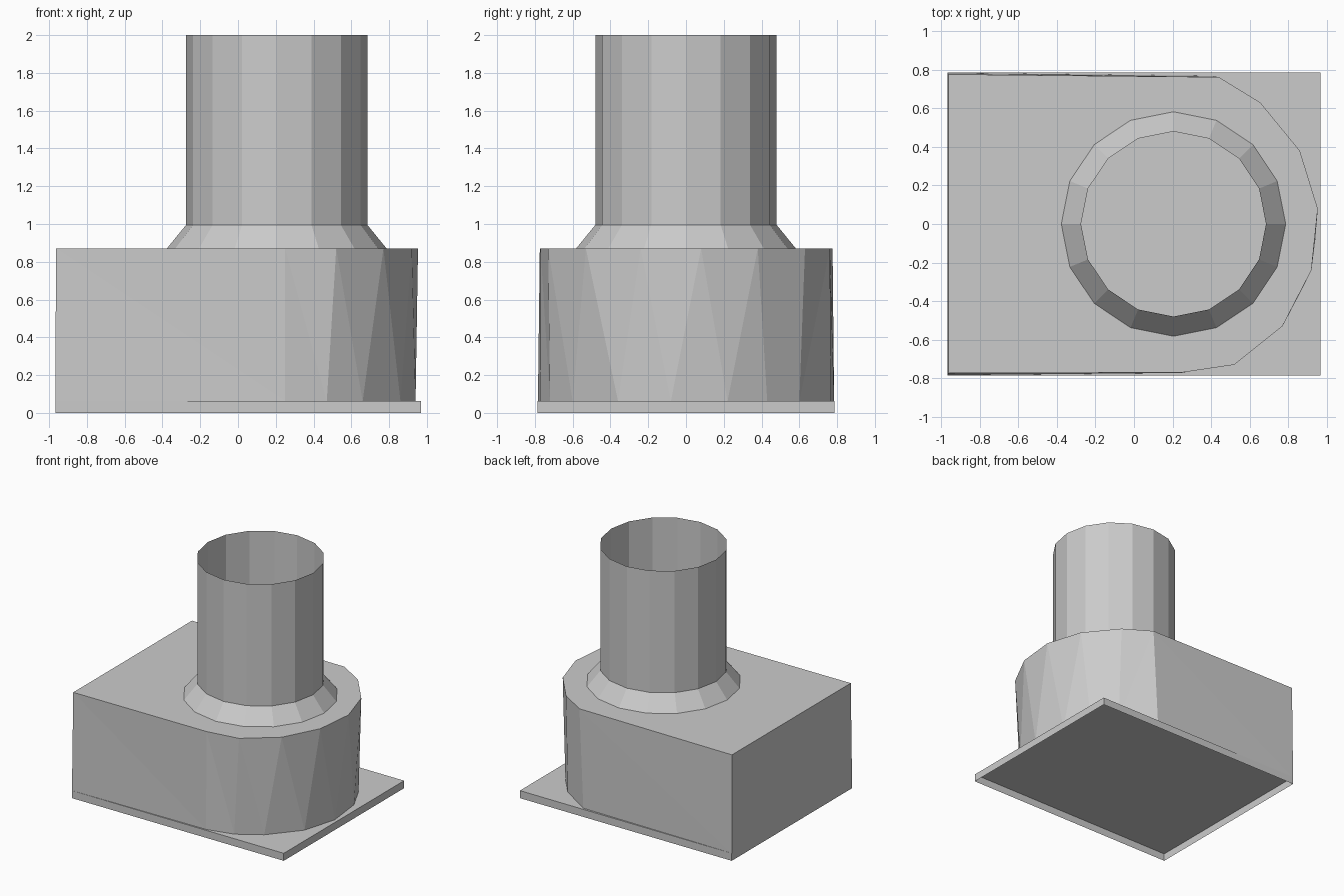
import bpy, bmesh, math

if "Cube" in bpy.data.objects:
    bpy.data.objects.remove(bpy.data.objects["Cube"])

grey = bpy.data.materials.new("plain grey")
grey.diffuse_color = (0.6, 0.6, 0.6, 1)
grey.use_nodes = True
grey.node_tree.nodes["Principled BSDF"].inputs["Base Color"].default_value = grey.diffuse_color


def finish(bm, name):
    mesh = bpy.data.meshes.new(name)
    bm.to_mesh(mesh)
    bm.free()
    mesh.materials.append(grey)
    obj = bpy.data.objects.new(name, mesh)
    bpy.context.collection.objects.link(obj)


# Base plate: shallow tray, open underneath
bm = bmesh.new()
bmesh.ops.create_cube(bm, size=1)
for v in bm.verts:
    v.co = (v.co.x * 1.935, v.co.y * 1.57, (v.co.z + 0.5) * 0.062)
bm.normal_update()
bmesh.ops.delete(bm, geom=[f for f in bm.faces if f.normal.z < -0.5], context='FACES_ONLY')
finish(bm, "base_plate")

# Housing: square back, irregular rounded nose, walls zipped between two outlines
LOW = [(-0.9675, -0.784), (0.25, -0.772), (0.47, -0.72), (0.66, -0.6), (0.86, -0.36),
       (0.94, -0.08), (0.905, 0.22), (0.8, 0.43), (0.66, 0.6), (0.4, 0.768), (-0.9675, 0.784)]
HIGH = [(-0.963, -0.774), (0.25, -0.77), (0.52, -0.73), (0.77, -0.53), (0.92, -0.24),
        (0.953, 0.08), (0.86, 0.38), (0.655, 0.63), (0.44, 0.762), (-0.963, 0.776)]
bm = bmesh.new()
low = [bm.verts.new((x, y, 0.062)) for x, y in LOW]
high = [bm.verts.new((x, y, 0.87)) for x, y in HIGH]


def bearing(v):
    return math.atan2(v.co.y, v.co.x - 0.2)


i = j = 0
while i < len(low) - 1 or j < len(high) - 1:
    step_low = j == len(high) - 1 or (
        i < len(low) - 1 and bearing(low[i + 1]) <= bearing(high[j + 1]))
    if step_low:
        bm.faces.new((low[i], low[i + 1], high[j]))
        i += 1
    else:
        bm.faces.new((low[i], high[j + 1], high[j]))
        j += 1
bm.faces.new((low[-1], low[0], high[0], high[-1]))
bm.faces.new(high)
finish(bm, "housing")

# Open pipe with a flared collar
SIDES = 16
bm = bmesh.new()
rings = [[bm.verts.new((0.205 + r * math.cos(math.tau * k / SIDES),
                        r * math.sin(math.tau * k / SIDES), z)) for k in range(SIDES)]
         for r, z in ((0.582, 0.87), (0.48, 0.995), (0.48, 2.0))]
for a, b in zip(rings, rings[1:]):
    for k in range(SIDES):
        n = (k + 1) % SIDES
        bm.faces.new((a[k], a[n], b[n], b[k]))
finish(bm, "flared_pipe")
